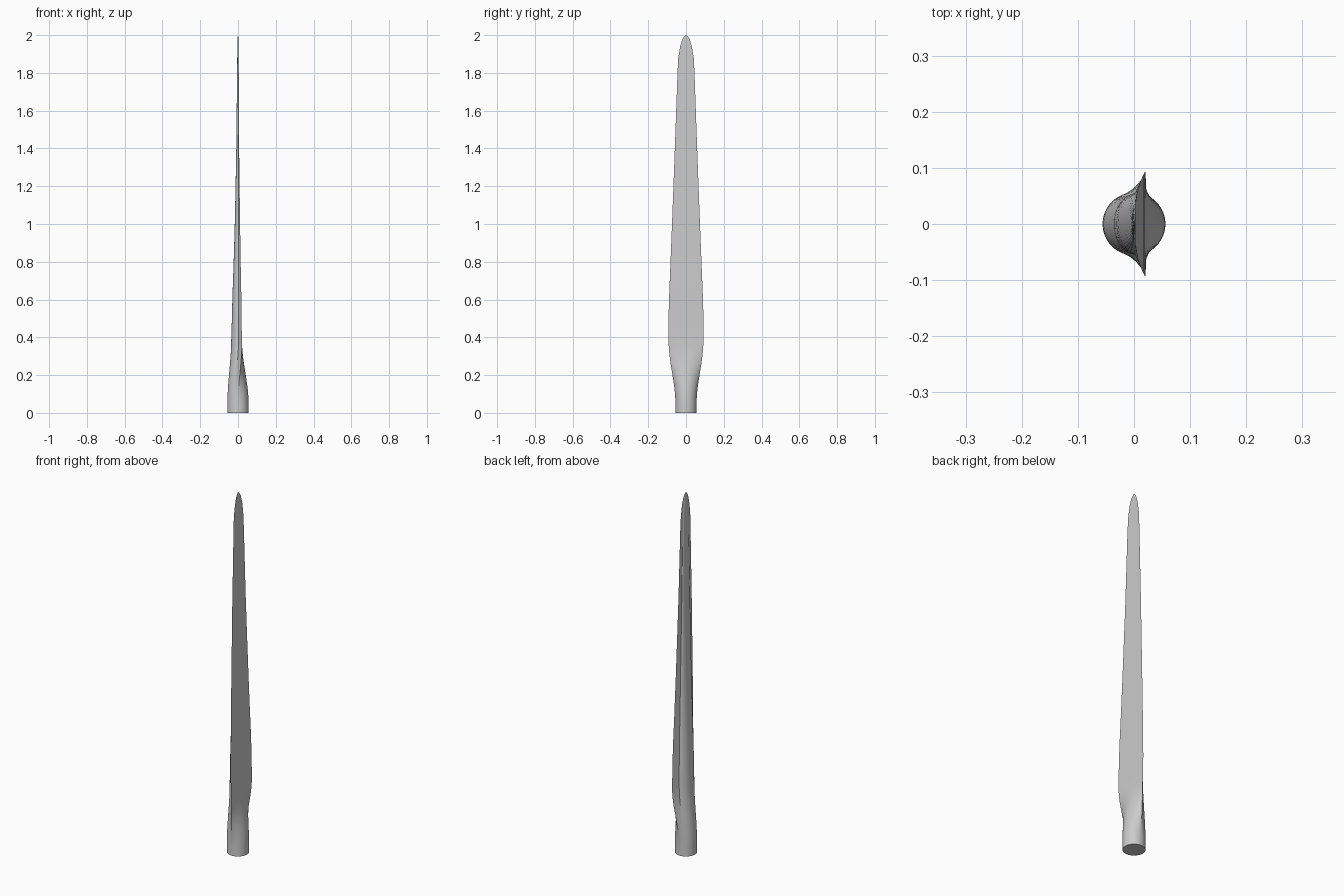
import bpy, bmesh, math

cube = bpy.data.objects.get("Cube")
if cube:
    bpy.data.objects.remove(cube, do_unlink=True)

grey = bpy.data.materials.new("light_grey")
grey.use_nodes = True
colour = (0.6, 0.6, 0.6, 1)
grey.diffuse_color = colour
grey.node_tree.nodes["Principled BSDF"].inputs["Base Color"].default_value = colour

ROOT = 0.056    # radius of the round root
STEPS = 14      # points across each half of a section

# height, half width, flat face x, belly x
STATIONS = [
    (0.00, 0.092, 0.022, -0.038),
    (0.38, 0.092, 0.021, -0.036),
    (0.48, 0.093, 0.019, -0.033),
    (0.60, 0.090, 0.018, -0.030),
    (0.80, 0.082, 0.014, -0.023),
    (1.00, 0.074, 0.011, -0.017),
    (1.40, 0.059, 0.006, -0.009),
    (1.80, 0.045, 0.004, -0.005),
    (1.88, 0.041, 0.003, -0.004),
    (1.94, 0.031, 0.003, -0.003),
    (1.98, 0.019, 0.002, -0.002),
    (2.00, 0.003, 0.001, -0.001),
]


def station(z):
    for a, b in zip(STATIONS, STATIONS[1:]):
        if z <= b[0]:
            t = (z - a[0]) / (b[0] - a[0])
            return [p + (q - p) * t for p, q in zip(a[1:], b[1:])]
    return STATIONS[-1][1:]


def belly(u):
    """Half of the rounded side: u is 0 at the middle and 1 at the edge.
    Returns the width and depth fractions."""
    if u < 0.7:
        a = u / 0.7 * math.pi / 2
        return 0.58 * math.sin(a), 0.33 + 0.67 * math.cos(a)
    t = (u - 0.7) / 0.3
    return 0.58 + 0.42 * t, 0.33 * (1 - t)


def section(z):
    width, flat, back = station(z)
    s = min(1, max(0, (z - 0.05) / 0.33))
    s = s * s * (3 - 2 * s)     # blend from round root to blade
    ring = []
    for side in (-1, 1):        # rounded side first, then flat side
        for i in range(2 * STEPS):
            u = (i / STEPS - 1) * -side
            angle = u * math.pi / 2
            cx, cy = side * ROOT * math.cos(angle), ROOT * math.sin(angle)
            if side < 0:
                w, d = belly(abs(u))
                bx, by = flat + (back - flat) * d, math.copysign(w, u) * width
            else:
                bx, by = flat, u * width
            ring.append((cx + (bx - cx) * s, cy + (by - cy) * s, z))
    return ring


# Blade lofted through its sections, closed at the root and the tip
heights = [i * 0.03 for i in range(15)]
heights += [0.48 + i * 0.08 for i in range(17)]
heights += [1.80, 1.84, 1.88, 1.91, 1.94, 1.96, 1.98, 1.99, 2.00]
bm = bmesh.new()
rings = [[bm.verts.new(p) for p in section(z)] for z in heights]
for low, high in zip(rings, rings[1:]):
    for i in range(len(low)):
        j = (i + 1) % len(low)
        bm.faces.new((low[i], low[j], high[j], high[i]))
bm.faces.new(rings[0][::-1])
bm.faces.new(rings[-1])
bmesh.ops.recalc_face_normals(bm, faces=bm.faces)

mesh = bpy.data.meshes.new("blade")
bm.to_mesh(mesh)
bm.free()
mesh.materials.append(grey)
blade = bpy.data.objects.new("blade", mesh)
bpy.context.collection.objects.link(blade)
bpy.ops.object.select_all(action="DESELECT")
bpy.context.view_layer.objects.active = blade
blade.select_set(True)
bpy.ops.object.shade_smooth_by_angle(angle=math.radians(30))
